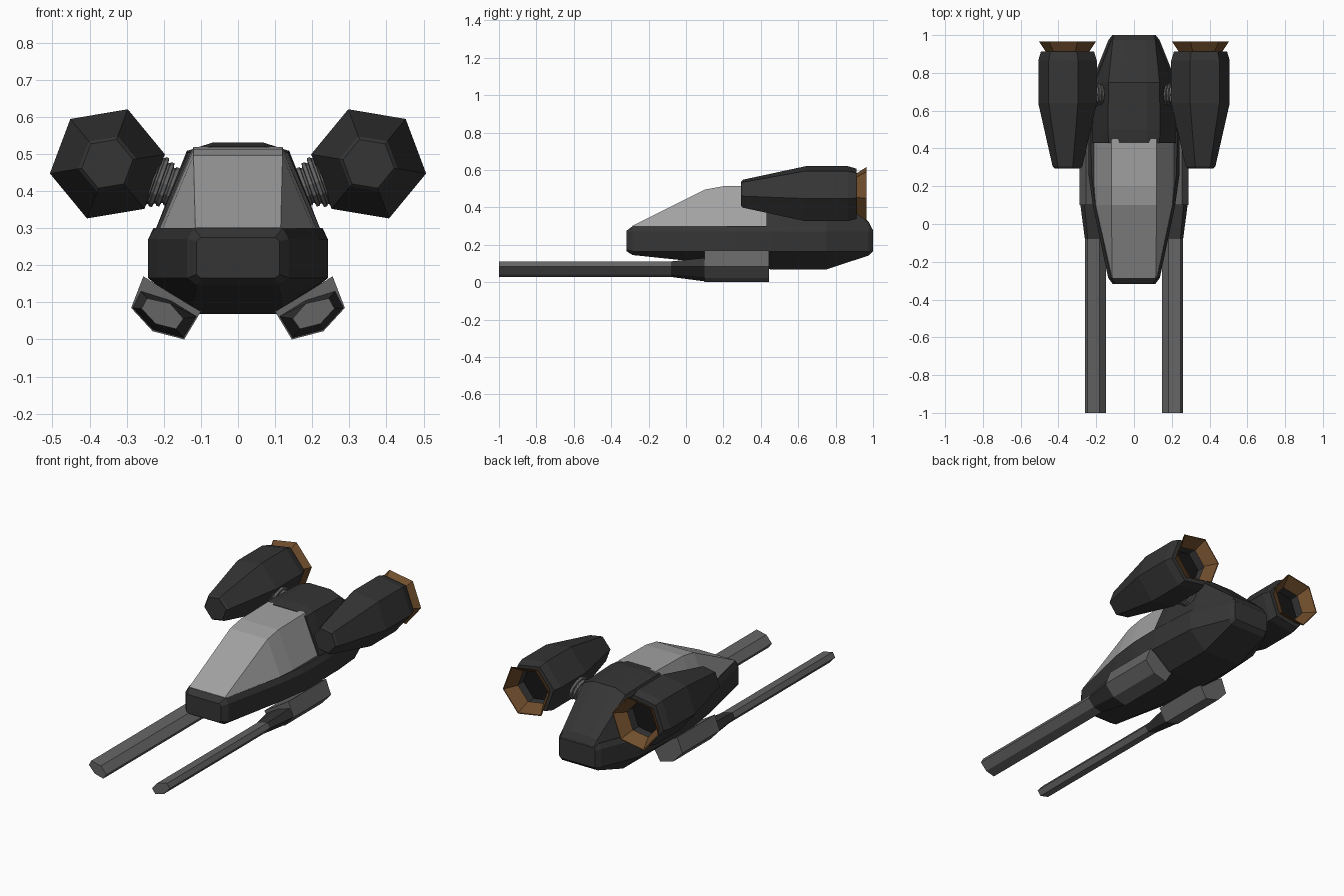
import bpy, bmesh
from math import cos, sin, radians
from mathutils import Vector

if "Cube" in bpy.data.objects:
    bpy.data.objects.remove(bpy.data.objects["Cube"])


def material(name, color):
    m = bpy.data.materials.new(name)
    m.diffuse_color = (*color, 1)
    m.use_nodes = True
    m.node_tree.nodes["Principled BSDF"].inputs["Base Color"].default_value = m.diffuse_color
    return m


DARK = material("dark_grey", (0.035, 0.035, 0.035))
MID = material("mid_grey", (0.13, 0.13, 0.13))
LIGHT = material("light_grey", (0.36, 0.36, 0.36))
BLACK = material("black", (0.008, 0.008, 0.008))
BRONZE = material("bronze", (0.16, 0.075, 0.025))


def loft(name, rings, mat, mirror=False, closed=False):
    """Skin rings of 3D points; cap the ends, or join last ring to first."""
    bm = bmesh.new()
    loops = [[bm.verts.new(p) for p in ring] for ring in rings]
    pairs = list(zip(loops, loops[1:]))
    if closed:
        pairs.append((loops[-1], loops[0]))
    else:
        bm.faces.new(loops[0])
        bm.faces.new(loops[-1])
    n = len(loops[0])
    for a, b in pairs:
        for i in range(n):
            j = (i + 1) % n
            bm.faces.new((a[i], a[j], b[j], b[i]))
    bmesh.ops.recalc_face_normals(bm, faces=bm.faces)
    me = bpy.data.meshes.new(name)
    bm.to_mesh(me)
    bm.free()
    me.materials.append(mat)
    ob = bpy.data.objects.new(name, me)
    bpy.context.collection.objects.link(ob)
    if mirror:
        ob.modifiers.new("Mirror", 'MIRROR')
    return ob


def symmetric(y, half):
    """Full cross-section from its right half, listed bottom to top."""
    return [(x, y, z) for x, z in half] + [(-x, y, z) for x, z in reversed(half)]


def section(y, pts):
    return [(x, y, z) for x, z in pts]


# Lower hull: y, bottom width, bottom z, side width, side z low/high, deck width/z
hull = [
    (-0.318, 0.10, 0.165, 0.112, 0.175, 0.265, 0.10, 0.275),
    (-0.285, 0.11, 0.145, 0.137, 0.165, 0.27, 0.12, 0.30),
    (0.10, 0.12, 0.105, 0.218, 0.165, 0.27, 0.205, 0.30),
    (0.27, 0.12, 0.087, 0.242, 0.165, 0.27, 0.225, 0.30),
    (0.46, 0.12, 0.068, 0.242, 0.165, 0.27, 0.228, 0.30),
    (0.75, 0.12, 0.068, 0.225, 0.165, 0.27, 0.21, 0.30),
    (0.975, 0.115, 0.142, 0.135, 0.165, 0.27, 0.122, 0.30),
    (1.0, 0.105, 0.165, 0.115, 0.175, 0.265, 0.108, 0.28)]
loft("hull", [symmetric(y, [(wb, zb), (ws, zl), (ws, zu), (wt, zt)])
              for y, wb, zb, ws, zl, zu, wt, zt in hull], DARK)

# Canopy: y, base width, top width, top z
canopy = [(-0.285, 0.122, 0.115, 0.302), (0.10, 0.205, 0.12, 0.495),
          (0.20, 0.213, 0.12, 0.513), (0.45, 0.213, 0.12, 0.518)]
loft("canopy", [symmetric(y, [(wb, 0.295), (wt, zt)])
                for y, wb, wt, zt in canopy], LIGHT)

# Rear engine cover: y, base width, shoulder width/z, top width/z
cover = [(0.43, 0.232, 0.135, 0.503, 0.07, 0.52),
         (0.50, 0.232, 0.138, 0.508, 0.07, 0.53),
         (0.75, 0.215, 0.135, 0.50, 0.07, 0.525),
         (0.975, 0.128, 0.112, 0.32, 0.06, 0.325),
         (0.995, 0.115, 0.105, 0.285, 0.06, 0.285)]
loft("rear_cover", [symmetric(y, [(wb, 0.272), (ws, zs), (wt, zt)])
                    for y, wb, ws, zs, wt, zt in cover], DARK)

# Hexagonal engine pods
CX, CZ = 0.352, 0.473


def hexagon(y, r):
    return [(CX + r * cos(radians(60 * k - 9.5)), y,
             CZ + r * sin(radians(60 * k - 9.5))) for k in range(6)]


loft("engine_pod", [hexagon(*p) for p in (
    (0.295, 0.07), (0.305, 0.08), (0.64, 0.157), (0.865, 0.157),
    (0.912, 0.143), (0.912, 0.11), (0.84, 0.105))], DARK, mirror=True)
loft("engine_nozzle", [hexagon(*p) for p in (
    (0.90, 0.108), (0.966, 0.153), (0.966, 0.147), (0.90, 0.100))],
    BRONZE, mirror=True, closed=True)
loft("engine_core", [hexagon(0.83, 0.104), hexagon(0.845, 0.104)],
     BLACK, mirror=True)

# Ribbed joints between hull and engine pods
axis = Vector((-cos(radians(19.5)), 0, -sin(radians(19.5))))
u, v = Vector((0, 1, 0)), Vector((-axis.z, 0, axis.x))
base = Vector((CX, 0.685, CZ))
joint = [(0.11, 0.075)]
for k in range(4):
    r, d = 0.078 - 0.008 * k, 0.125 + 0.018 * k
    joint += [(d, r), (d + 0.009, r), (d + 0.011, r - 0.012), (d + 0.016, r - 0.012)]
joint.append((0.215, 0.035))
loft("engine_joint", [[base + axis * d + (u * cos(radians(30 * k)) + v * sin(radians(30 * k))) * r
                       for k in range(12)] for d, r in joint], MID, mirror=True)

# Underslung guns: mount, tapered collar and long barrel
mount = [(0.10, 0.075), (0.145, 0.0), (0.23, 0.022), (0.288, 0.085),
         (0.255, 0.17), (0.178, 0.122)]
collar = [(0.112, 0.062), (0.147, 0.004), (0.23, 0.026), (0.284, 0.085),
          (0.262, 0.13), (0.182, 0.105)]
barrel = [(0.147, 0.056), (0.167, 0.028), (0.222, 0.042), (0.26, 0.083),
          (0.245, 0.111), (0.183, 0.097)]
loft("gun_mount", [section(0.10, mount), section(0.445, mount)], MID, mirror=True)
loft("gun_collar", [section(-0.08, barrel), section(0.102, collar)], DARK, mirror=True)
loft("gun_barrel", [section(-1.0, barrel), section(-0.079, barrel)], MID, mirror=True)
